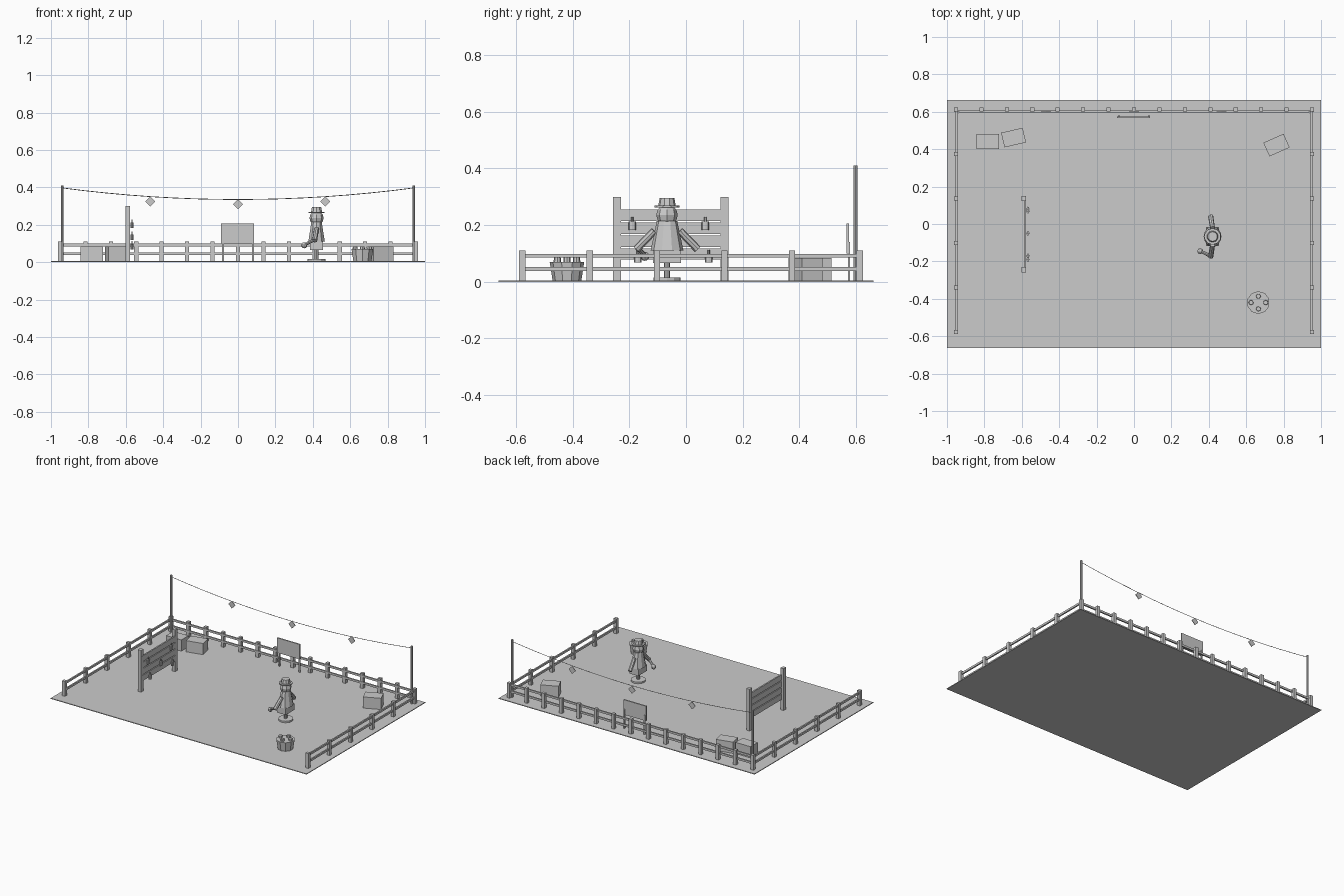
import bpy, math
from mathutils import Vector

old = bpy.data.objects.get("Cube")
if old:
    bpy.data.objects.remove(old, do_unlink=True)

grey = bpy.data.materials.new("plain_grey")
grey.use_nodes = True
colour = (0.6, 0.6, 0.6, 1)
grey.diffuse_color = colour
grey.node_tree.nodes["Principled BSDF"].inputs["Base Color"].default_value = colour


def finish(name):
    ob = bpy.context.object
    ob.name = name
    ob.data.materials.append(grey)
    return ob


def box(name, centre, size, turn=(0, 0, 0)):
    bpy.ops.mesh.primitive_cube_add(size=1, location=centre, rotation=turn)
    ob = finish(name)
    ob.scale = size
    return ob


def cone(name, x, y, z0, z1, r0, r1, sides=10, flatten=1):
    bpy.ops.mesh.primitive_cone_add(vertices=sides, radius1=r0, radius2=r1, depth=z1 - z0,
                                    location=(x, y, (z0 + z1) / 2))
    ob = finish(name)
    ob.scale.x = flatten
    return ob


def rod(name, a, b, r0, r1, sides=8):
    a, b = Vector(a), Vector(b)
    d = b - a
    bpy.ops.mesh.primitive_cone_add(vertices=sides, radius1=r0, radius2=r1, depth=d.length,
                                    location=(a + b) / 2, rotation=d.to_track_quat('Z', 'Y').to_euler())
    return finish(name)


def ball(name, centre, r, segments=8, rings=6):
    bpy.ops.mesh.primitive_uv_sphere_add(segments=segments, ring_count=rings, radius=r, location=centre)
    return finish(name)


# Ground
box("ground", (0, 0, 0.0025), (2, 1.325, 0.005))

# Back fence
for i in range(15):
    box("back_fence_post", (-0.952 + i * 0.136, 0.613, 0.055), (0.022, 0.022, 0.11))
for z in (0.045, 0.092):
    box("back_fence_rail", (0, 0.604, z), (1.92, 0.01, 0.014))

# Side fences
for side in (-1, 1):
    for i in range(5):
        box("side_fence_post", (side * 0.952, -0.578 + i * 0.238, 0.055), (0.022, 0.022, 0.11))
    for z in (0.045, 0.092):
        box("side_fence_rail", (side * 0.95, 0.017, z), (0.01, 1.19, 0.014))

# Poles, sagging cable and hanging pennants
for side in (-1, 1):
    rod("cable_pole", (side * 0.94, 0.598, 0), (side * 0.94, 0.598, 0.41), 0.007, 0.007)


def sag(x):
    return 0.335 + 0.062 * (x / 0.94) ** 2


curve = bpy.data.curves.new("cable", 'CURVE')
curve.dimensions = '3D'
curve.bevel_depth = 0.002
curve.bevel_resolution = 0
spline = curve.splines.new('POLY')
spline.points.add(16)
for i, p in enumerate(spline.points):
    x = -0.94 + i * 0.1175
    p.co = (x, 0.598, sag(x), 1)
cable = bpy.data.objects.new("cable", curve)
curve.materials.append(grey)
bpy.context.collection.objects.link(cable)
for x in (-0.47, 0, 0.467):
    box("pennant", (x, 0.603, sag(x) - 0.026), (0.038, 0.004, 0.038), (0, math.pi / 4, 0))

# Sign board on two legs
box("sign_board", (-0.002, 0.57, 0.153), (0.176, 0.009, 0.105))
for x in (-0.08, 0.08):
    box("sign_leg", (x, 0.575, 0.07), (0.01, 0.008, 0.14))

# Target wall with planks and hanging bottles
for y in (-0.244, 0.136):
    box("wall_post", (-0.59, y, 0.15), (0.025, 0.028, 0.3))
for i in range(4):
    box("wall_plank", (-0.582, -0.054, 0.098 + i * 0.0455), (0.01, 0.4, 0.04))
for y, z in ((-0.19, 0.2), (0.068, 0.2), (0.08, 0.085), (-0.05, 0.135), (-0.17, 0.085)):
    cone("target_bottle", -0.567, y, z - 0.017, z + 0.013, 0.013, 0.013, 8, 0.6)
    cone("target_bottle_neck", -0.567, y, z + 0.013, z + 0.028, 0.004, 0.004, 6)

# Straw bales
for x, y, angle in ((-0.782, 0.44, 0), (-0.644, 0.462, 13), (0.762, 0.422, 24)):
    box("straw_bale", (x, y, 0.042), (0.118, 0.08, 0.084), (0, 0, math.radians(angle)))

# Tub holding four bottles
cone("tub", 0.665, -0.42, 0, 0.07, 0.05, 0.061, 10)
for i in range(4):
    a = i * math.pi / 2
    cone("tub_bottle", 0.665 + 0.039 * math.cos(a), -0.42 + 0.034 * math.sin(a), 0.06, 0.085, 0.014, 0.012, 8)

# Dummy on a stand
X, Y = 0.42, -0.067
cone("stand_base", X, Y, 0, 0.016, 0.048, 0.048, 12)
cone("stand_pole", X, Y, 0.01, 0.075, 0.01, 0.01, 8)
box("dummy_hips", (X, Y, 0.088), (0.07, 0.1, 0.044))
cone("dummy_torso", X, Y, 0.11, 0.215, 0.058, 0.036, 10, 0.8)
ball("dummy_head", (X, Y, 0.236), 0.038)
cone("hat_brim", X, Y, 0.262, 0.269, 0.044, 0.044, 10)
cone("hat_crown", X, Y, 0.268, 0.295, 0.031, 0.026, 10)
for side in (-1, 1):
    rod("dummy_arm", (X, Y + side * 0.045, 0.18), (X - 0.01, Y + side * 0.108, 0.115), 0.013, 0.014)
rod("dummy_forearm", (X - 0.01, Y - 0.105, 0.12), (0.36, -0.147, 0.095), 0.009, 0.008)
ball("dummy_hand", (0.354, -0.145, 0.09), 0.016)
